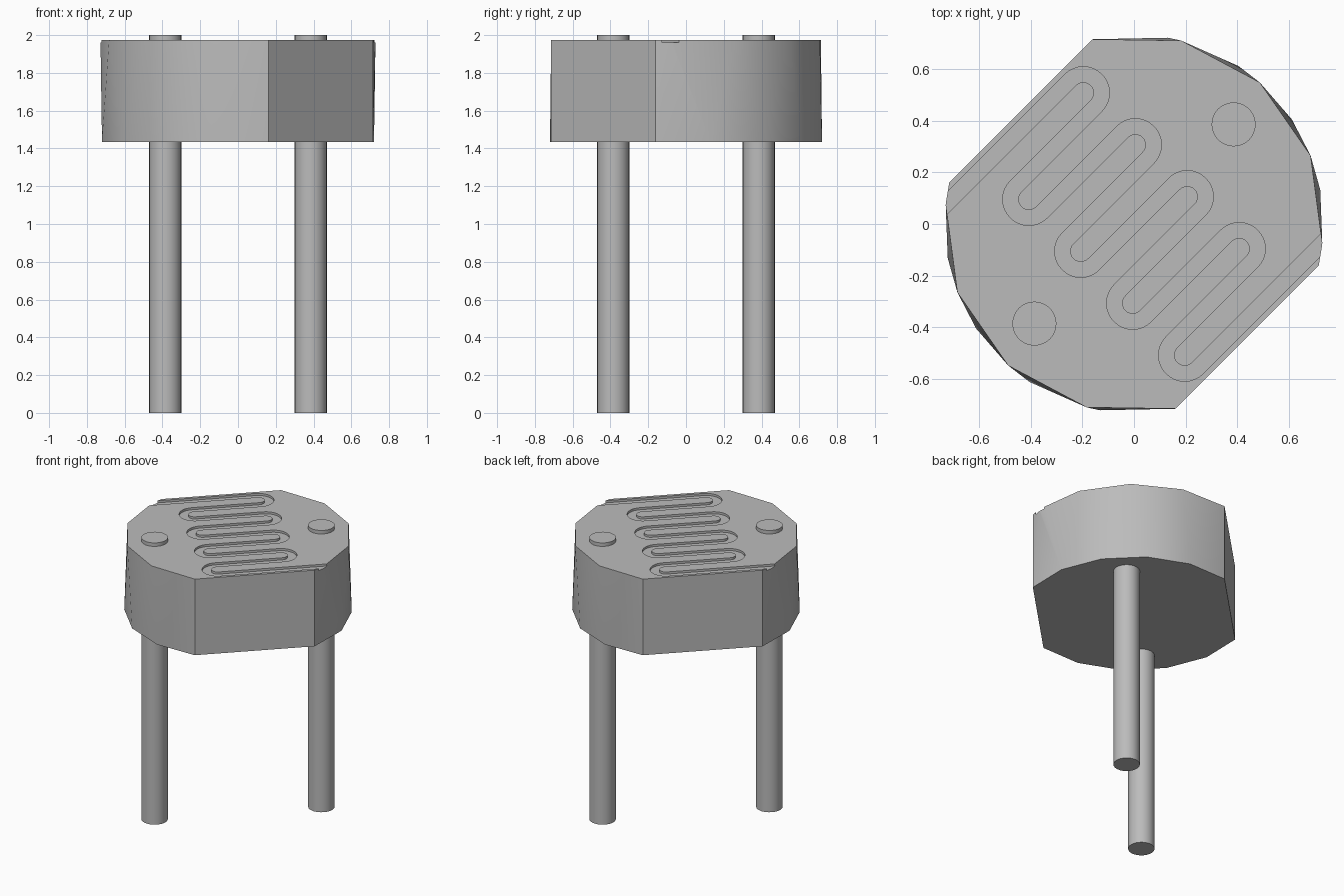
import bpy, bmesh
from math import sin, cos, pi, radians, sqrt

cube = bpy.data.objects.get("Cube")
if cube:
    bpy.data.objects.remove(cube)

BASE, TOP, RADIUS = 1.435, 1.975, 0.732
PITCH, REACH, HALF_WIDTH, DEPTH = 0.142, 0.22, 0.03, 0.015

grey = bpy.data.materials.new("plain grey")
grey.use_nodes = True
colour = (0.5, 0.5, 0.5, 1)
grey.diffuse_color = colour
grey.node_tree.nodes["Principled BSDF"].inputs["Base Color"].default_value = colour


def make_object(name, bm):
    bmesh.ops.recalc_face_normals(bm, faces=bm.faces)
    mesh = bpy.data.meshes.new(name)
    bm.to_mesh(mesh)
    bm.free()
    mesh.materials.append(grey)
    obj = bpy.data.objects.new(name, mesh)
    bpy.context.collection.objects.link(obj)
    return obj


def activate(obj):
    bpy.ops.object.select_all(action="DESELECT")
    obj.select_set(True)
    bpy.context.view_layer.objects.active = obj


def smooth(obj):
    activate(obj)
    bpy.ops.object.shade_smooth_by_angle(angle=radians(35))


def loft(rings):
    """Closed solid through rings of equal point count."""
    bm = bmesh.new()
    loops = [[bm.verts.new(p) for p in ring] for ring in rings]
    for low, high in zip(loops, loops[1:]):
        for i in range(len(low)):
            j = (i + 1) % len(low)
            bm.faces.new((low[i], low[j], high[j], high[i]))
    bm.faces.new(loops[0][::-1])
    bm.faces.new(loops[-1])
    return bm


def outline(angles, z):
    """Two opposite rounded sides joined by two flats."""
    turned = list(angles) + [a + 180 for a in angles]
    return [(RADIUS * cos(radians(a)), RADIUS * sin(radians(a)), z) for a in turned]


# Body: the rounded sides are divided differently at the rim and the base
corner = 12.7
base_step = (90 + 2 * corner) / 5
base_angles = [-corner + base_step * i for i in range(6)]
rim_angles = [-corner] + [-6 + 27.18 * i for i in range(5)]
bm = loft([outline(base_angles, BASE), outline(rim_angles, TOP)])
bmesh.ops.triangulate(bm, faces=[f for f in bm.faces if len(f.verts) == 4])
body = make_object("sensor_body", bm)

# Centre line of the winding track: along the flats, with its normals
path = [(-1.0, -4 * PITCH, 0, 1)]
for turn in range(8):
    side = 1 if turn % 2 == 0 else -1
    centre = (turn - 3.5) * PITCH
    for k in range(17):
        a = pi * k / 16
        along, across = side * sin(a), -cos(a)
        path.append((side * REACH + PITCH / 2 * along, centre + PITCH / 2 * across,
                     -side * along, -side * across))
path.append((1.0, 4 * PITCH, 0, path[-1][3]))


def track_point(along, across, z):
    return ((along + across) / sqrt(2), (along - across) / sqrt(2), z)


# Groove cutter swept along the track
sections = []
for along, across, na, nc in path:
    sections.append([track_point(along + s * HALF_WIDTH * na, across + s * HALF_WIDTH * nc, z)
                     for s, z in ((-1, TOP - DEPTH), (1, TOP - DEPTH), (1, TOP + 0.1), (-1, TOP + 0.1))])
cutter = make_object("groove_cutter", loft(sections))
cutter.hide_render = True
cut = body.modifiers.new("groove", "BOOLEAN")
cut.operation = "DIFFERENCE"
cut.solver = "EXACT"
cut.object = cutter
activate(body)
bpy.ops.object.modifier_apply(modifier=cut.name)
bpy.data.objects.remove(cutter)
smooth(body)

# Wire leads passing through the body
for name, side in (("left_lead", 1), ("right_lead", -1)):
    bm = bmesh.new()
    bmesh.ops.create_cone(bm, cap_ends=True, segments=32, radius1=0.085, radius2=0.085, depth=2)
    bmesh.ops.translate(bm, verts=bm.verts, vec=(side * 0.385, side * 0.385, 1))
    smooth(make_object(name, bm))
